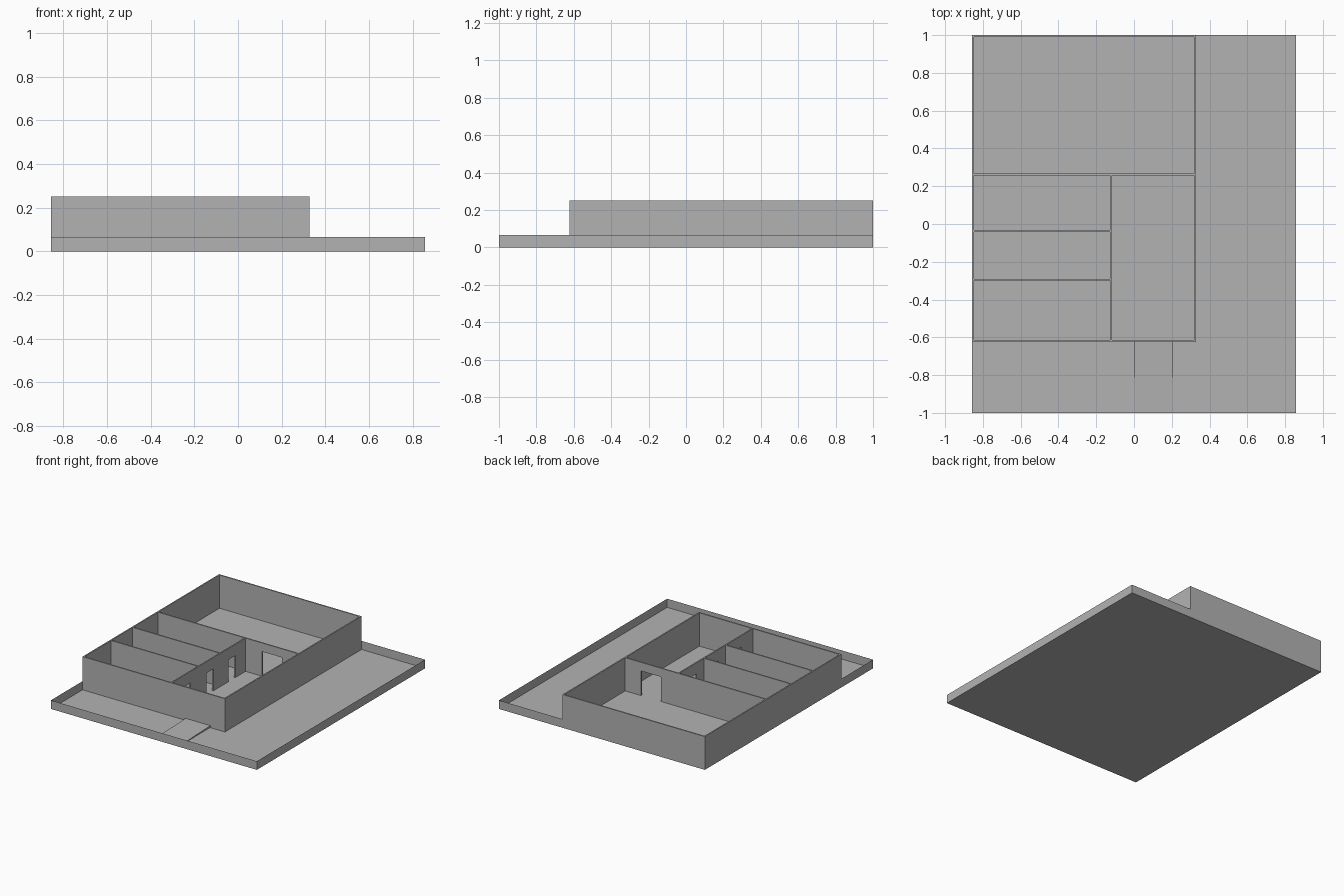
import bpy
import bmesh

old = bpy.data.objects.get("Cube")
if old:
    bpy.data.objects.remove(old)

grey = bpy.data.materials.new("plain_grey")
grey.use_nodes = True
colour = (0.45, 0.45, 0.45, 1)
grey.diffuse_color = colour
grey.node_tree.nodes["Principled BSDF"].inputs["Base Color"].default_value = colour

X, Y = 0.857, 1.0            # half size of the plot
RIGHT, FRONT = 0.328, -0.624  # house corner
TOP, RIM, T = 0.25, 0.065, 0.01


def finish(name, bm):
    mesh = bpy.data.meshes.new(name)
    bm.to_mesh(mesh)
    bm.free()
    mesh.materials.append(grey)
    obj = bpy.data.objects.new(name, mesh)
    bpy.context.collection.objects.link(obj)
    return obj


def prism(name, outline, push):
    """Extrude a closed planar outline along a vector."""
    bm = bmesh.new()
    face = bm.faces.new([bm.verts.new(p) for p in outline])
    ext = bmesh.ops.extrude_face_region(bm, geom=[face], use_keep_orig=True)
    verts = [g for g in ext["geom"] if isinstance(g, bmesh.types.BMVert)]
    bmesh.ops.translate(bm, verts=verts, vec=push)
    bmesh.ops.recalc_face_normals(bm, faces=bm.faces)
    return finish(name, bm)


def wall(name, axis, start, end, near, doors=(), height=0):
    """Wall along an axis; its outline steps around each doorway."""
    outline = [(start, 0)]
    for a, b in doors:
        outline += [(a, 0), (a, height), (b, height), (b, 0)]
    outline += [(end, 0), (end, TOP), (start, TOP)]
    if axis == "x":
        return prism(name, [(u, near, z) for u, z in outline], (0, T, 0))
    return prism(name, [(near, u, z) for u, z in outline], (T, 0, 0))


# Plot floor
bm = bmesh.new()
bm.faces.new([bm.verts.new(p) for p in
              ((-X, -Y, 0), (X, -Y, 0), (X, Y, 0), (-X, Y, 0))])
finish("plot_floor", bm)

# Low thin boundary around the yard
bm = bmesh.new()
path = [(-X, FRONT), (-X, -Y), (X, -Y), (X, Y), (RIGHT, Y)]
low = [bm.verts.new((x, y, 0)) for x, y in path]
high = [bm.verts.new((x, y, RIM)) for x, y in path]
for i in range(len(path) - 1):
    bm.faces.new((low[i], low[i + 1], high[i + 1], high[i]))
finish("yard_boundary", bm)

# Outer walls
wall("front_wall", "x", -X, RIGHT, FRONT)
wall("back_wall", "x", -X, RIGHT, Y - T)
wall("right_outer_wall", "y", FRONT + T, Y - T, -X)
wall("left_outer_wall", "y", FRONT + T, Y - T, RIGHT - T)

# Inner walls
wall("hall_back_wall", "x", -X + T, RIGHT - T, 0.258, [(0.02, 0.186)], 0.185)
wall("corridor_wall", "y", FRONT + T, 0.258, -0.127,
     [(c - 0.04, c + 0.04) for c in (-0.44, -0.165, 0.095)], 0.165)
for i, y in enumerate((-0.3, -0.042)):
    wall(f"room_divider_{i + 1}", "x", -X + T, -0.127, y)

# Shallow entrance ramp
prism("entrance_ramp", [(0, -Y, 0.001), (0, FRONT, 0.001), (0, FRONT, 0.015)],
      (0.206, 0, 0))
